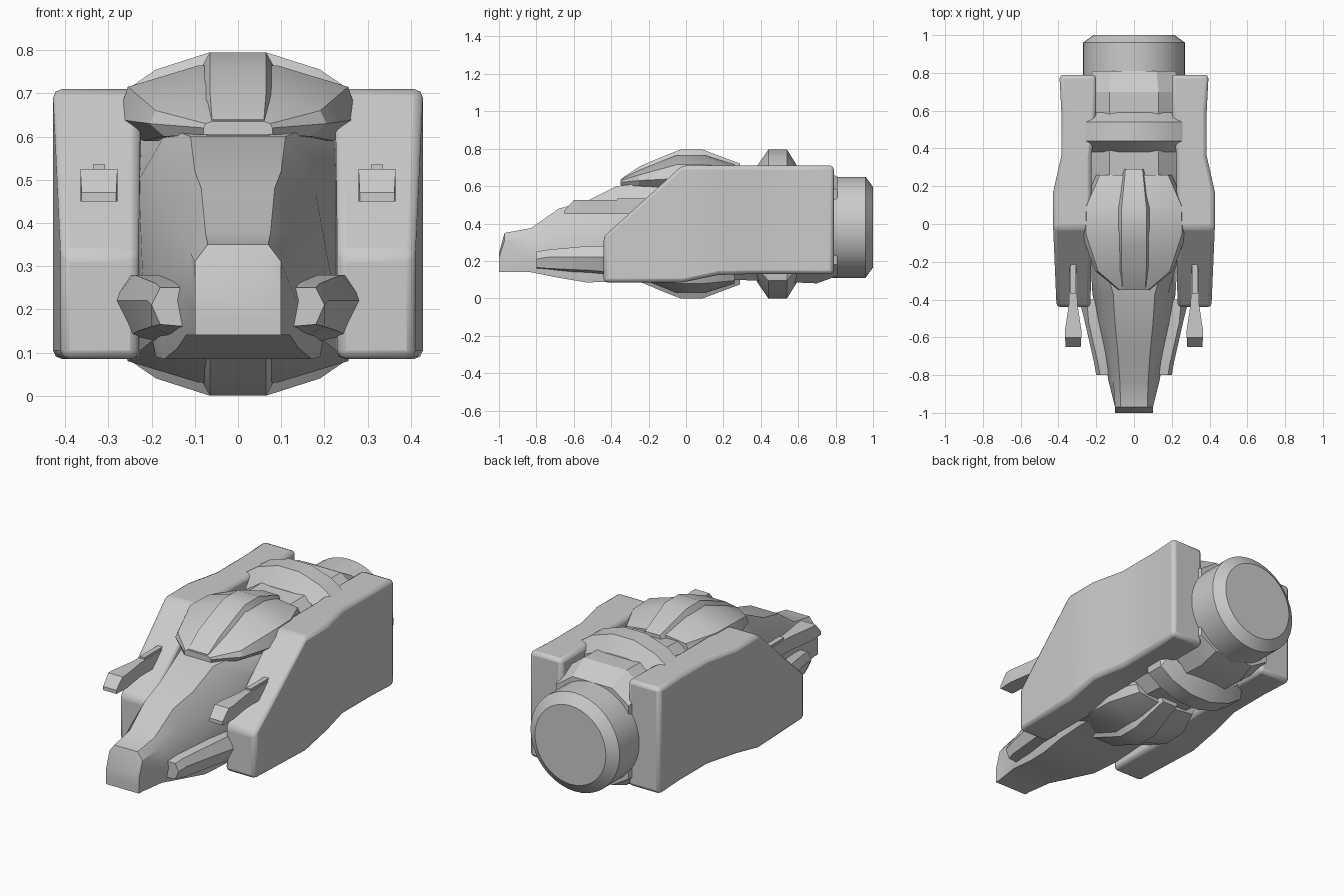
import bpy, bmesh, math

if "Cube" in bpy.data.objects:
    bpy.data.objects.remove(bpy.data.objects["Cube"])

grey = bpy.data.materials.new("hull grey")
grey.use_nodes = True
COLOUR = (0.6, 0.6, 0.6, 1)
grey.diffuse_color = COLOUR
grey.node_tree.nodes["Principled BSDF"].inputs["Base Color"].default_value = COLOUR


def loft(name, sections, bevel=0, angle=30):
    """Skin closed outlines given as (y, [(x, z), ...])."""
    bm = bmesh.new()
    rings = [[bm.verts.new((x, y, z)) for x, z in pts] for y, pts in sections]
    for a, b in zip(rings, rings[1:]):
        for i in range(len(a)):
            j = (i + 1) % len(a)
            bm.faces.new((a[i], a[j], b[j], b[i]))
    bm.faces.new(rings[0])
    bm.faces.new(rings[-1])
    bmesh.ops.recalc_face_normals(bm, faces=bm.faces[:])
    mesh = bpy.data.meshes.new(name)
    bm.to_mesh(mesh)
    bm.free()
    mesh.materials.append(grey)
    ob = bpy.data.objects.new(name, mesh)
    bpy.context.collection.objects.link(ob)
    if bevel:
        mod = ob.modifiers.new("edge bevel", "BEVEL")
        mod.width, mod.segments, mod.angle_limit = bevel, 2, math.radians(40)
    bpy.ops.object.select_all(action="DESELECT")
    ob.select_set(True)
    bpy.context.view_layer.objects.active = ob
    bpy.ops.object.shade_smooth_by_angle(angle=math.radians(angle))
    return ob


def both(half):
    """Close a right-hand outline with its mirror image."""
    return half + [(-x, z) for x, z in reversed(half)]


def circle(r, z, n=40):
    return [(r * math.cos(math.tau * i / n), z + r * math.sin(math.tau * i / n))
            for i in range(n)]


def box(x0, x1, z0, z1):
    return [(x0, z0), (x1, z0), (x1, z1), (x0, z1)]


def flip(sections, turn):
    """Mirror outlines onto the underside when turn is set."""
    return [(y, [(x, 0.795 - z if turn else z) for x, z in p]) for y, p in sections]


# Fuselage from blunt nose to engine: ridge, shoulder, flank, keel
hull = [
    (-1.0, [(.07, .24), (.1, .22), (.1, .18), (.1, .14)]),
    (-.97, [(.07, .35), (.1, .31), (.1, .2), (.1, .14)]),
    (-.83, [(.075, .375), (.11, .33), (.135, .22), (.12, .14)]),
    (-.68, [(.085, .48), (.13, .38), (.16, .22), (.14, .11)]),
    (-.53, [(.1, .52), (.16, .4), (.19, .25), (.17, .085)]),
    (-.37, [(.11, .6), (.18, .47), (.22, .25), (.19, .09)]),
    (-.2, [(.16, .62), (.23, .5), (.23, .25), (.19, .1)]),
    (.25, [(.13, .70), (.25, .62), (.25, .18), (.13, .1)]),
    (.7, [(.13, .71), (.25, .62), (.25, .18), (.13, .08)]),
    (.81, [(.12, .65), (.22, .58), (.22, .18), (.12, .12)]),
]
loft("fuselage", [(y, both(h)) for y, h in hull], angle=25)

# Engine drum with chamfered rear rim
loft("engine", [(.7, circle(.27, .38)), (.96, circle(.27, .38)), (1, circle(.215, .38))])

# Collar around the rear of the body
collar = [(.065, .795), (.19, .755), (.27, .70), (.285, .6),
          (.285, .195), (.27, .095), (.19, .04), (.065, 0)]


def collar_ring(s):
    return both([(x * (1 + s) / 2, .3975 + (z - .3975) * s) for x, z in collar])


loft("collar", [(.38, collar_ring(.78)), (.44, collar_ring(1)),
                (.54, collar_ring(1)), (.59, collar_ring(.8))], angle=28)

# Raised shells and spines, above and below
shell = [
    (-.35, [(.06, .635), (.075, .63), (.08, .62), (.08, .605)]),
    (-.25, [(.08, .685), (.19, .66), (.205, .63), (.17, .6)]),
    (-.05, [(.09, .765), (.255, .715), (.28, .64), (.22, .59)]),
    (.1, [(.09, .765), (.25, .715), (.27, .65), (.22, .59)]),
    (.26, [(.06, .715), (.18, .70), (.2, .66), (.2, .6)]),
]
spine = [(-.345, .06, .085, .64), (-.25, .065, .1, .705), (-.12, .065, .11, .76),
         (-.03, .065, .11, .795), (.09, .065, .11, .795), (.29, .045, .07, .72)]
for turn, side in ((False, "upper"), (True, "lower")):
    loft(side + "_shell", flip([(y, both(h)) for y, h in shell], turn), angle=28)
    loft(side + "_spine", flip([(y, both([(a, z), (b, z - .08)]))
                                for y, a, b, z in spine], turn), angle=28)

# Parts in pairs: flank panels, cheek pods, guns
panel = [(-.44, .23, .41, .085, .33), (-.02, .225, .428, .085, .71),
         (.17, .225, .428, .125, .71), (.36, .225, .385, .13, .71),
         (.6, .2, .385, .13, .71), (.79, .2, .395, .13, .71)]
pod = [
    (-.8, [(.12, .25), (.18, .25), (.2, .21), (.18, .165), (.12, .16)]),
    (-.74, [(.12, .26), (.19, .26), (.21, .22), (.2, .16), (.12, .155)]),
    (-.52, [(.14, .28), (.24, .28), (.26, .22), (.23, .15), (.14, .13)]),
    (-.4, [(.16, .28), (.25, .28), (.29, .22), (.25, .14), (.16, .12)]),
]
gun = [(-.65, .04, .45, .47), (-.6, .043, .45, .525), (-.56, .043, .45, .525),
       (-.42, .022, .45, .525), (-.22, .018, .45, .525)]
for s, side in ((1, "left"), (-1, "right")):
    def place(pts):
        return [(x * s, z) for x, z in pts]

    loft(side + "_panel", [(y, place(box(a, b, lo, hi))) for y, a, b, lo, hi in panel],
         bevel=.02)
    loft(side + "_cheek_pod", [(y, place(p)) for y, p in pod])
    loft(side + "_gun", [(y, place(box(.322 - w, .322 + w, lo, hi)))
                         for y, w, lo, hi in gun], angle=10)
    loft(side + "_gun_rail", [(y, place(box(.308, .336, .5, .535)))
                              for y in (-.37, -.21)])
